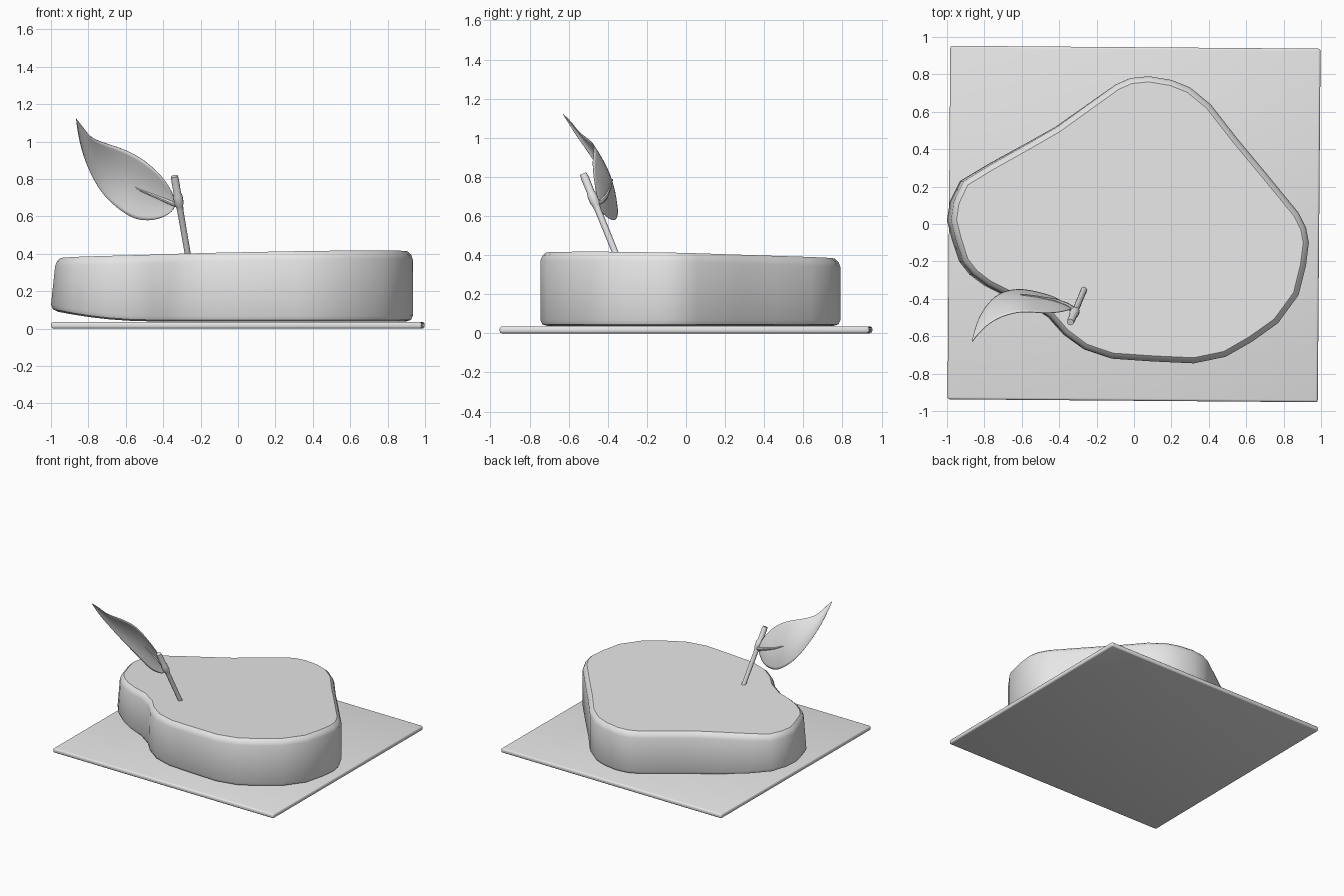
import bpy
import bmesh
import math
from mathutils import Vector, Matrix

default_cube = bpy.data.objects.get("Cube")
if default_cube:
    bpy.data.objects.remove(default_cube, do_unlink=True)

grey = bpy.data.materials.new("light_grey")
grey.use_nodes = True
grey.diffuse_color = (0.8, 0.8, 0.8, 1)
grey.node_tree.nodes["Principled BSDF"].inputs["Base Color"].default_value = grey.diffuse_color


def finish(name, bm, angle):
    """Turn a bmesh into a smooth-shaded object with sharp edges kept."""
    bmesh.ops.recalc_face_normals(bm, faces=bm.faces)
    mesh = bpy.data.meshes.new(name)
    bm.to_mesh(mesh)
    bm.free()
    mesh.materials.append(grey)
    mesh.shade_smooth()
    mesh.set_sharp_from_angle(angle=math.radians(angle))
    obj = bpy.data.objects.new(name, mesh)
    bpy.context.collection.objects.link(obj)
    return obj


def loft(name, rings, closed=True, angle=40):
    """Skin a list of point rings; closed rings also get end caps."""
    bm = bmesh.new()
    rows = [[bm.verts.new(p) for p in ring] for ring in rings]
    count = len(rows[0])
    for low, high in zip(rows, rows[1:]):
        for i in range(count if closed else count - 1):
            j = (i + 1) % count
            bm.faces.new((low[i], low[j], high[j], high[i]))
    if closed:
        bm.faces.new(rows[0])
        bm.faces.new(rows[-1])
    return finish(name, bm, angle)


def tube(name, path, radii, sides=12):
    """Round tube along a path with a radius at every point."""
    rings = []
    for i, point in enumerate(path):
        along = path[min(i + 1, len(path) - 1)] - path[max(i - 1, 0)]
        turn = along.to_track_quat('Z', 'Y')
        angles = [math.tau * k / sides for k in range(sides)]
        rings.append([point + turn @ Vector((math.cos(a), math.sin(a), 0)) * radii[i]
                      for a in angles])
    return loft(name, rings)


# Thin base plate with softened edges, turned very slightly
bm = bmesh.new()
bmesh.ops.create_cube(bm, size=1)
bmesh.ops.scale(bm, vec=(1.98, 1.89, 0.035), verts=bm.verts)
bmesh.ops.bevel(bm, geom=bm.edges[:], offset=0.012, segments=3, profile=0.5, affect='EDGES')
bmesh.ops.rotate(bm, matrix=Matrix.Rotation(math.radians(-0.45), 3, 'Z'), verts=bm.verts)
bmesh.ops.translate(bm, vec=(0, 0, 0.0175), verts=bm.verts)
finish("base_plate", bm, 40)

# Irregular thick slab: outline runs anticlockwise from the back
outline = [Vector(p) for p in (
    (.08, .79), (-.02, .78), (-.1, .745), (-.25, .64), (-.42, .52), (-.58, .43),
    (-.78, .32), (-.93, .23), (-.985, .12), (-1, .02), (-.975, -.08), (-.935, -.2),
    (-.88, -.27), (-.8, -.33), (-.7, -.38), (-.58, -.42), (-.46, -.5), (-.38, -.59),
    (-.27, -.67), (-.12, -.72), (.1, -.735), (.32, -.745), (.49, -.71), (.63, -.63),
    (.77, -.53), (.88, -.38), (.92, -.22), (.935, -.1), (.92, -.02), (.88, .06),
    (.7, .28), (.55, .46), (.41, .64), (.3, .73), (.2, .77))]


def floor_height(x):
    return 0.038 + 0.06 * (max(0, -0.45 - x) / 0.55) ** 2


def top_height(x, y):
    return 0.395 + 0.018 * x - 0.018 * y


def slab_ring(inset, lift, from_top):
    ring = []
    for i, p in enumerate(outline):
        along = outline[(i + 1) % len(outline)] - outline[i - 1]
        inward = Vector((-along.y, along.x)).normalized()
        x, y = p + inward * inset
        if from_top:
            # The right-hand wall leans inward towards the top
            x += max(0, -x) * 0.022
            z = top_height(x, y) + lift
        else:
            z = floor_height(x) + lift
        ring.append((x, y, z))
    return ring


loft("slab", [slab_ring(.035, 0, False), slab_ring(.01, .008, False),
              slab_ring(0, .03, False), slab_ring(0, -.045, True),
              slab_ring(.01, -.018, True), slab_ring(.03, 0, True)])

# Leaning stem with a swollen joint
foot, tip = Vector((-.262, -.34, .36)), Vector((-.34, -.525, .815))
steps = (0, .6, .65, .68, .76, .8, .95, 1)
tube("stem", [foot.lerp(tip, t) for t in steps],
     (.016, .017, .02, .025, .025, .02, .021, .018))

# Curved leaf skinned between its lower and upper edges
lower = [(-.335, -.45, .655), (-.36, -.43, .615), (-.43, -.385, .58), (-.53, -.36, .575),
         (-.61, -.345, .615), (-.7, -.36, .69), (-.76, -.4, .77), (-.82, -.48, .9),
         (-.85, -.56, 1.01), (-.865, -.628, 1.12)]
upper = [(-.335, -.455, .675), (-.35, -.46, .73), (-.41, -.475, .82), (-.5, -.477, .9),
         (-.6, -.465, .957), (-.7, -.49, .987), (-.765, -.525, 1.01), (-.8, -.555, 1.035),
         (-.835, -.59, 1.085), (-.864, -.63, 1.121)]
rows, midrib = [], []
for a, b in zip(lower, upper):
    a, b = Vector(a), Vector(b)
    bow = Vector((0, 0.08 * (b - a).length, 0))
    rows.append([a.lerp(b, t) + bow * (4 * t * (1 - t)) for t in (0, .25, .5, .75, 1)])
    midrib.append(rows[-1][2])
leaf = loft("leaf", rows, closed=False, angle=80)
smooth = leaf.modifiers.new("smooth", 'SUBSURF')
smooth.levels = smooth.render_levels = 2
skin = leaf.modifiers.new("thickness", 'SOLIDIFY')
skin.thickness = 0.004
skin.offset = 0

# Leaf stalk running from the joint into the blade
tube("leaf_stalk", [foot.lerp(tip, .72)] + midrib[:5],
     (.016, .016, .014, .011, .007, .003), sides=8)
